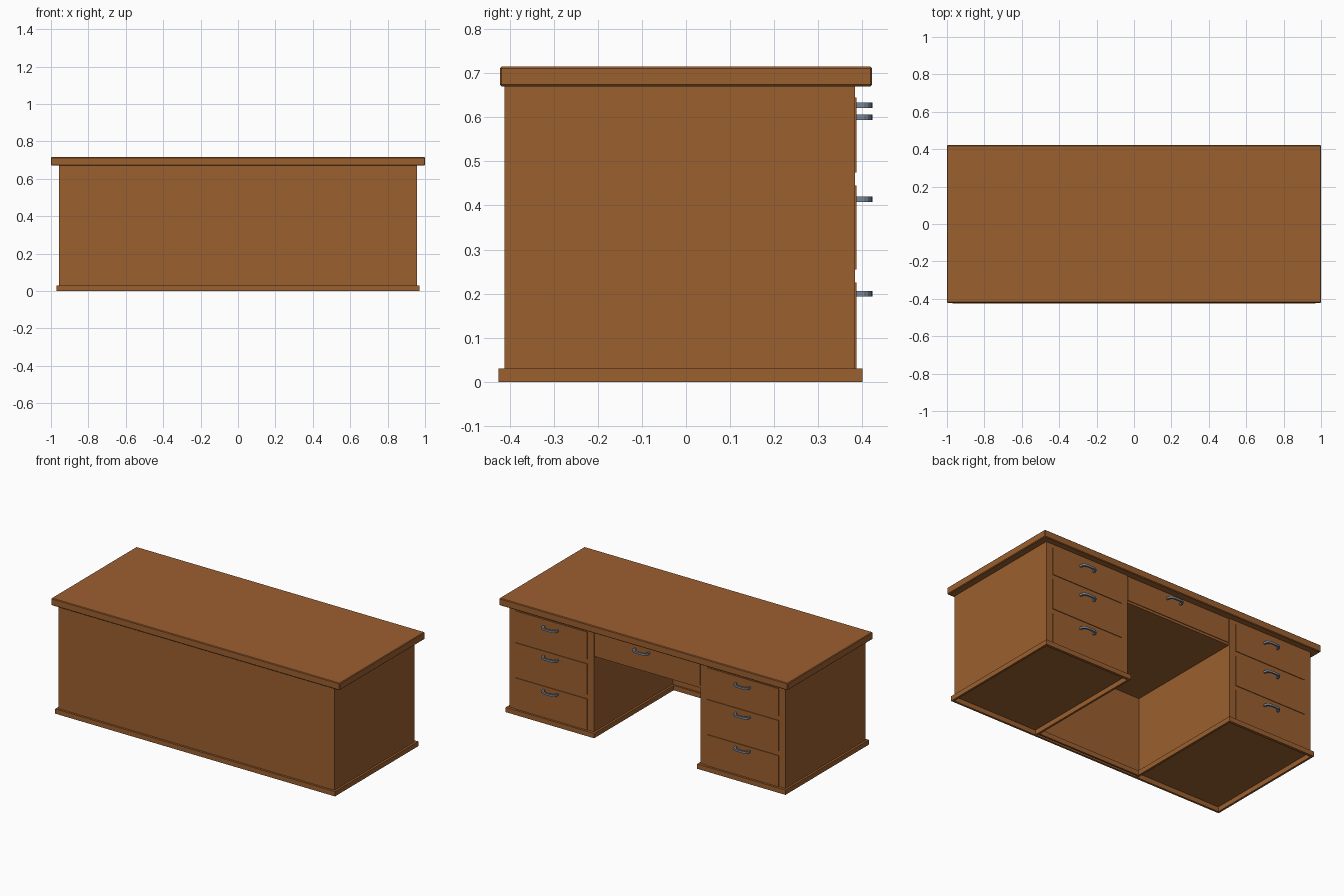
import bpy, bmesh, math

if "Cube" in bpy.data.objects:
    bpy.data.objects.remove(bpy.data.objects["Cube"])

def material(name, col):
    m = bpy.data.materials.new(name)
    m.diffuse_color = (*col, 1)
    m.use_nodes = True
    m.node_tree.nodes["Principled BSDF"].inputs["Base Color"].default_value = m.diffuse_color
    return m

WOOD = material("brown_wood", (0.33, 0.115, 0.028))
STEEL = material("blue_grey_steel", (0.2, 0.25, 0.32))

def finish(name, bm, mat):
    bmesh.ops.recalc_face_normals(bm, faces=bm.faces)
    me = bpy.data.meshes.new(name)
    bm.to_mesh(me)
    bm.free()
    me.materials.append(mat)
    ob = bpy.data.objects.new(name, me)
    bpy.context.collection.objects.link(ob)
    return ob

def box(name, x, y, z, bevel=0):
    bm = bmesh.new()
    bmesh.ops.create_cube(bm, size=1)
    for v in bm.verts:
        for i, (a, b) in enumerate((x, y, z)):
            v.co[i] = a if v.co[i] < 0 else b
    if bevel:
        bmesh.ops.bevel(bm, geom=bm.edges[:], offset=bevel, segments=1, affect='EDGES')
    return finish(name, bm, WOOD)

def extrude(name, pts, z0, z1, mat):
    # closed xy outline pulled up from z0 to z1
    bm = bmesh.new()
    f = bm.faces.new([bm.verts.new((px, py, z0)) for px, py in pts])
    r = bmesh.ops.extrude_face_region(bm, geom=[f])
    for v in r["geom"]:
        if isinstance(v, bmesh.types.BMVert):
            v.co.z = z1
    return finish(name, bm, mat)

def handle(name, cx, z):
    # arched pull: outer curve, then inner curve back
    wall, n = 0.384, 10
    def arc(w, d):
        out = []
        for i in range(n + 1):
            t = math.pi * i / n
            c, s = math.cos(t), math.sin(t)
            out.append((cx + math.copysign(abs(c) ** 0.6, c) * w, wall + s ** 0.6 * d if s > 1e-6 else wall))
        return out
    extrude(name, arc(0.053, 0.039) + arc(0.042, 0.028)[::-1], z - 0.006, z + 0.006, STEEL)

# table top
box("table_top", (-1, 1), (-0.422, 0.422), (0.67, 0.715), 0.004)

XO, XI, YF, YP, YB, H = 0.957, 0.37, -0.412, -0.398, 0.383, 0.03
T = 0.013

# body: U-shaped carcass of two pedestals and the modesty panel
extrude("carcass", [(-XO, YF), (XO, YF), (XO, YB), (XI, YB), (XI, YP),
                    (-XI, YP), (-XI, YB), (-XO, YB)], H, 0.672, WOOD)

# centre drawer box across the kneehole
box("centre_drawer_box", (-XI, XI), (YP, YB - 0.006), (0.5, 0.672))
box("centre_drawer_front", (-XI + 0.005, XI - 0.005), (YB - 0.02, YB - 0.002), (0.515, 0.655))
handle("centre_handle", 0.035, 0.627)

# base moulding strips, hollow underneath
XB, YBB = XO + T, 0.4
box("front_base_strip", (-XB, XB), (YF - T, YF), (0, H))
box("panel_base_strip", (-XI + T, XI - T), (YP, YP + 0.01), (0, H))
for s, side in ((1, "right"), (-1, "left")):
    def span(a, b):
        return tuple(sorted((s * a, s * b)))
    box(side + "_outer_base_strip", span(XO, XB), (YF, YB), (0, H))
    box(side + "_inner_base_strip", span(XI - T, XI), (YF, YB), (0, H))
    box(side + "_back_base_strip", span(XI - T, XB), (YB, YBB), (0, H))
    # pedestal drawers
    for i, (z0, z1, hz) in enumerate(((0.03, 0.225, 0.2), (0.255, 0.445, 0.414), (0.475, 0.645, 0.6))):
        box(f"{side}_drawer_front_{i}", span(0.414, 0.913), (YB - 0.01, YB + 0.004), (z0, z1))
        handle(f"{side}_handle_{i}", s * 0.666, hz)
